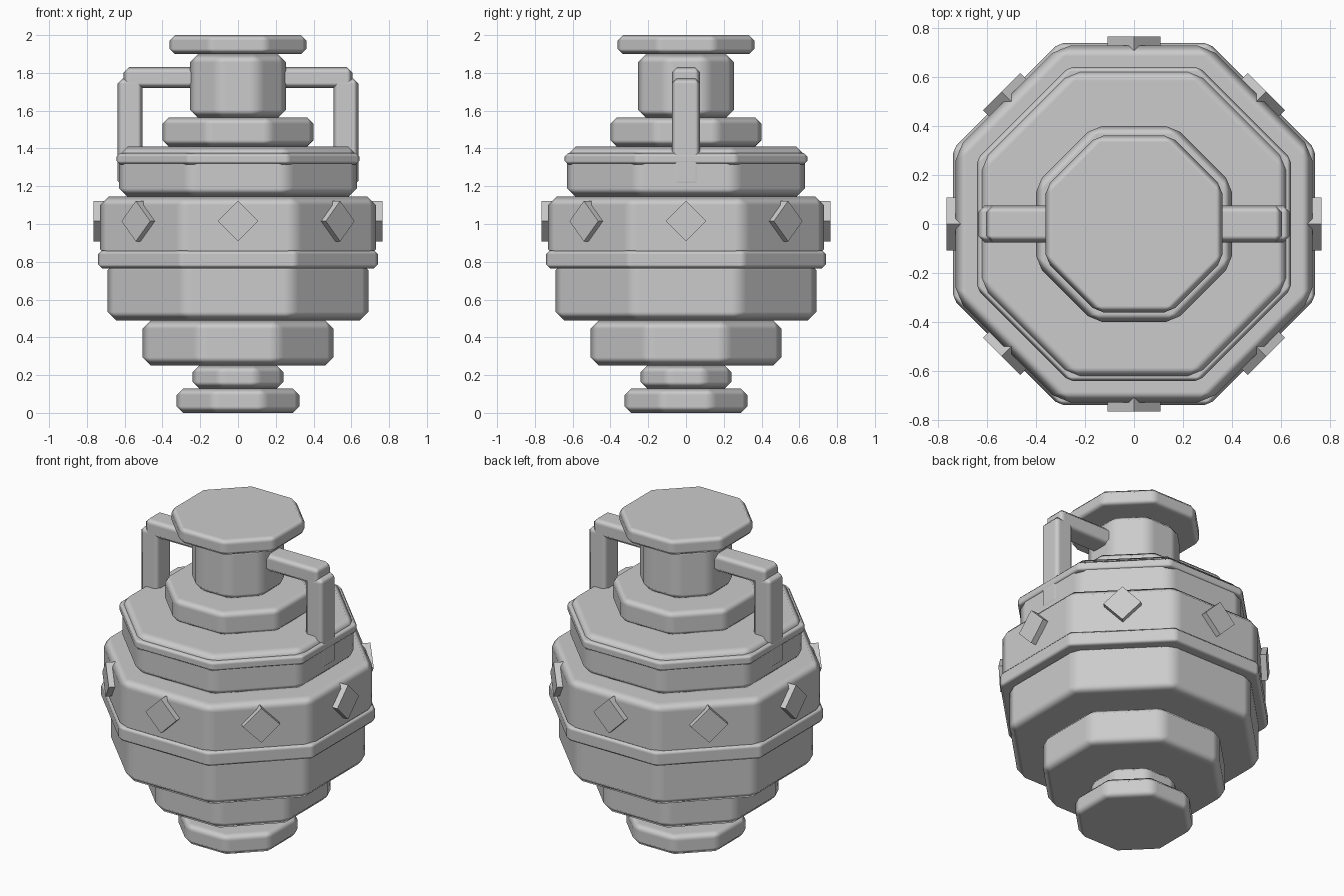
import bpy, bmesh, math
from mathutils import Matrix

cube = bpy.data.objects.get("Cube")
if cube:
    bpy.data.objects.remove(cube, do_unlink=True)

stone = bpy.data.materials.new("plain_grey")
stone.use_nodes = True
GREY = (0.6, 0.6, 0.6, 1)
stone.diffuse_color = GREY
stone.node_tree.nodes["Principled BSDF"].inputs["Base Color"].default_value = GREY


def make_object(name, bm, bevel=0):
    mesh = bpy.data.meshes.new(name)
    bm.to_mesh(mesh)
    bm.free()
    mesh.materials.append(stone)
    obj = bpy.data.objects.new(name, mesh)
    bpy.context.collection.objects.link(obj)
    if bevel:
        # single chamfer, blended softly into flat main faces
        mesh.shade_smooth()
        mod = obj.modifiers.new("chamfer", "BEVEL")
        mod.width = bevel
        mod.segments = 1
        mod.limit_method = "ANGLE"
        mod.harden_normals = True
    return obj


def tier(name, apothem, bottom, top, bevel):
    """Octagonal slab with flat sides towards the axes."""
    bm = bmesh.new()
    radius = apothem / math.cos(math.pi / 8)
    place = Matrix.Translation((0, 0, (bottom + top) / 2)) @ Matrix.Rotation(math.pi / 8, 4, "Z")
    bmesh.ops.create_cone(bm, cap_ends=True, segments=8, radius1=radius,
                          radius2=radius, depth=top - bottom, matrix=place)
    return make_object(name, bm, bevel)


def box(name, low, high, bevel):
    bm = bmesh.new()
    size = [b - a for a, b in zip(low, high)]
    centre = [(a + b) / 2 for a, b in zip(low, high)]
    bmesh.ops.create_cube(bm, size=1, matrix=Matrix.Translation(centre) @ Matrix.Diagonal((*size, 1)))
    return make_object(name, bm, bevel)


# Stacked body tiers, from foot to lid
tier("foot", 0.325, 0, 0.13, 0.035)
tier("foot_neck", 0.24, 0.13, 0.25, 0.035)
tier("lower_body", 0.505, 0.25, 0.49, 0.045)
tier("middle_body", 0.69, 0.49, 0.80, 0.045)
tier("body_band", 0.74, 0.765, 0.86, 0.02)
tier("upper_body", 0.73, 0.82, 1.145, 0.045)
tier("shoulder", 0.63, 1.145, 1.41, 0.045)
tier("shoulder_rim", 0.642, 1.315, 1.375, 0.018)
tier("collar", 0.40, 1.41, 1.565, 0.035)
tier("neck", 0.255, 1.56, 1.90, 0.045)
tier("lid", 0.362, 1.90, 2.0, 0.028)

# Angular handles on both sides
for side, sign in (("left", 1), ("right", -1)):
    xs = sorted((sign * 0.22, sign * 0.605))
    box(side + "_handle_arm", (xs[0], -0.075, 1.72), (xs[1], 0.075, 1.83), 0.028)
    xs = sorted((sign * 0.505, sign * 0.637))
    box(side + "_handle_post", (xs[0], -0.075, 1.2), (xs[1], 0.075, 1.77), 0.027)

# Diamond studs, one on each side of the upper body
for i in range(8):
    bm = bmesh.new()
    place = (Matrix.Rotation(i * math.pi / 4, 4, "Z") @ Matrix.Translation((0.735, 0, 1.015))
             @ Matrix.Rotation(math.pi / 4, 4, "X") @ Matrix.Diagonal((0.06, 0.152, 0.152, 1)))
    bmesh.ops.create_cube(bm, size=1, matrix=place)
    make_object("diamond_stud_%d" % (i + 1), bm)
